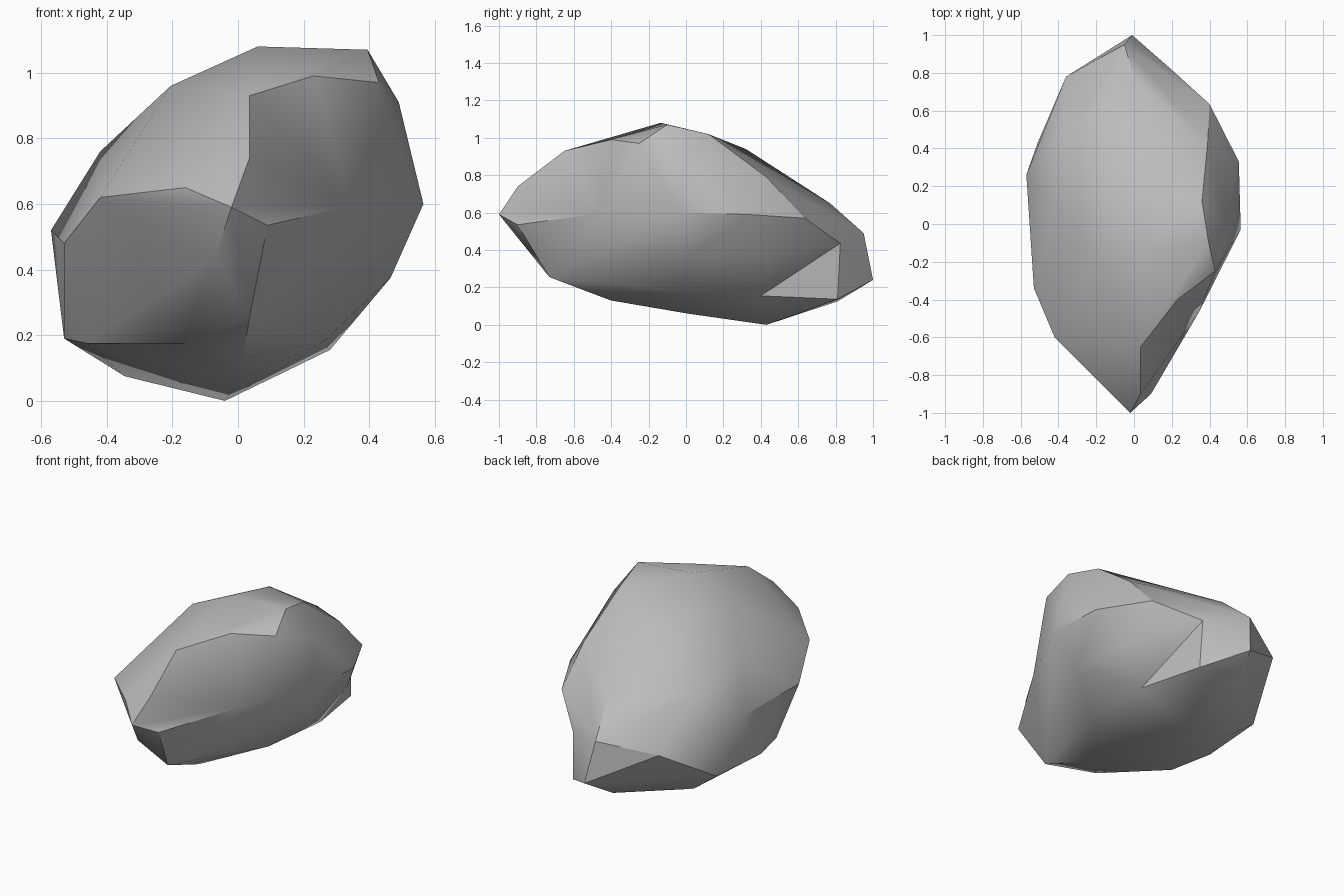
import bpy
import bmesh
import math

# Remove the default cube
default_cube = bpy.data.objects.get("Cube")
if default_cube:
    bpy.data.objects.remove(default_cube, do_unlink=True)


def make_material(name, colour):
    material = bpy.data.materials.new(name)
    material.use_nodes = True
    material.diffuse_color = colour
    shader = next(n for n in material.node_tree.nodes if n.type == "BSDF_PRINCIPLED")
    shader.inputs["Base Color"].default_value = colour
    shader.inputs["Roughness"].default_value = 0.9
    return material


def add_corners(mesh, corners):
    return [mesh.verts.new(corner) for corner in corners]


def refan(mesh, rim, hub):
    """Swap the faces spanned by the rim corners for a fan of triangles around a hub."""
    rim = set(rim)
    region = {f for f in mesh.faces if all(v in rim for v in f.verts)}
    border = []
    for face in region:
        for loop in face.loops:
            if not all(f in region for f in loop.edge.link_faces):
                border.append((loop.vert, loop.link_loop_next.vert))
    bmesh.ops.delete(mesh, geom=list(region), context="FACES_ONLY")
    for start, end in border:
        if hub not in (start, end):
            mesh.faces.new((start, end, hub))


rock_mesh = bmesh.new()

# Pointed front end
add_corners(rock_mesh, [
    (-.16, -.86, .65), (-.07, -.872, .435), (.035, -.73, .255), (-.42, -.6, .62),
])

# Rim of the hollow facet beside the point, ending at the shoulder it folds around
hollow_rim = add_corners(rock_mesh, [
    (-.02, -1, .59), (.09, -.9, .535), (.035, -.9, .74), (.035, -.65, .93),
    (.23, -.4, .99), (.43, -.25, .97), (.345, -.465, .595),
])
shoulder = hollow_rim[-1]

# Crown
add_corners(rock_mesh, [
    (.06, -.135, 1.08), (.395, -.1, 1.07), (-.205, -.15, .96), (.36, .12, 1.02),
    (.49, 0, .91), (-.01, .32, .94), (-.42, .1, .76), (-.39, .485, .68), (.39, .43, .79),
])

# Widest belt around the sides
add_corners(rock_mesh, [(.565, -.03, .6), (-.57, .26, .52), (-.53, -.34, .48)])

# Blunt back end
add_corners(rock_mesh, [
    (0, .77, .65), (-.05, .95, .49), (-.01, 1, .24), (-.36, .78, .42), (-.07, .81, .125),
])

# Underside
add_corners(rock_mesh, [
    (.015, -.4, .13), (-.16, -.52, .175), (-.46, -.22, .175), (-.53, .03, .19),
    (-.51, .43, .2), (-.345, .42, .075), (0, .01, .06),
])

# Rim of the chipped corner: side corners first, then the lower ones
flank, belt_end, belt_back, chip_top = add_corners(rock_mesh, [
    (.465, .04, .375), (.555, .33, .59), (.4, .635, .57), (.19, .825, .436),
])
chip_low = add_corners(rock_mesh, [(.2, .81, .137), (-.04, .43, 0), (.26, -.07, .18)])

# Wrap the corners in one faceted skin
bmesh.ops.convex_hull(rock_mesh, input=rock_mesh.verts[:])
bmesh.ops.recalc_face_normals(rock_mesh, faces=rock_mesh.faces[:])

# Sink the hollow facet, then the chip and the bulge above it
refan(rock_mesh, hollow_rim, shoulder)
chip_side = [flank, belt_end, belt_back, chip_top]
chip_base, bulge = add_corners(rock_mesh, [(.28, .4, .155), (.42, .45, .37)])
refan(rock_mesh, chip_side + chip_low, chip_base)
refan(rock_mesh, chip_side + [chip_base], bulge)

# Drop corners that ended up inside the skin
loose = [v for v in rock_mesh.verts if not v.link_faces]
bmesh.ops.delete(rock_mesh, geom=loose, context="VERTS")
bmesh.ops.recalc_face_normals(rock_mesh, faces=rock_mesh.faces[:])

# Boulder object
data = bpy.data.meshes.new("boulder")
rock_mesh.to_mesh(data)
rock_mesh.free()
data.materials.append(make_material("stone grey", (.5, .5, .5, 1)))
boulder = bpy.data.objects.new("boulder", data)
bpy.context.collection.objects.link(boulder)

# Soft worn facets with crisp breaks
bpy.ops.object.select_all(action="DESELECT")
boulder.select_set(True)
bpy.context.view_layer.objects.active = boulder
bpy.ops.object.shade_smooth_by_angle(angle=math.radians(30))
